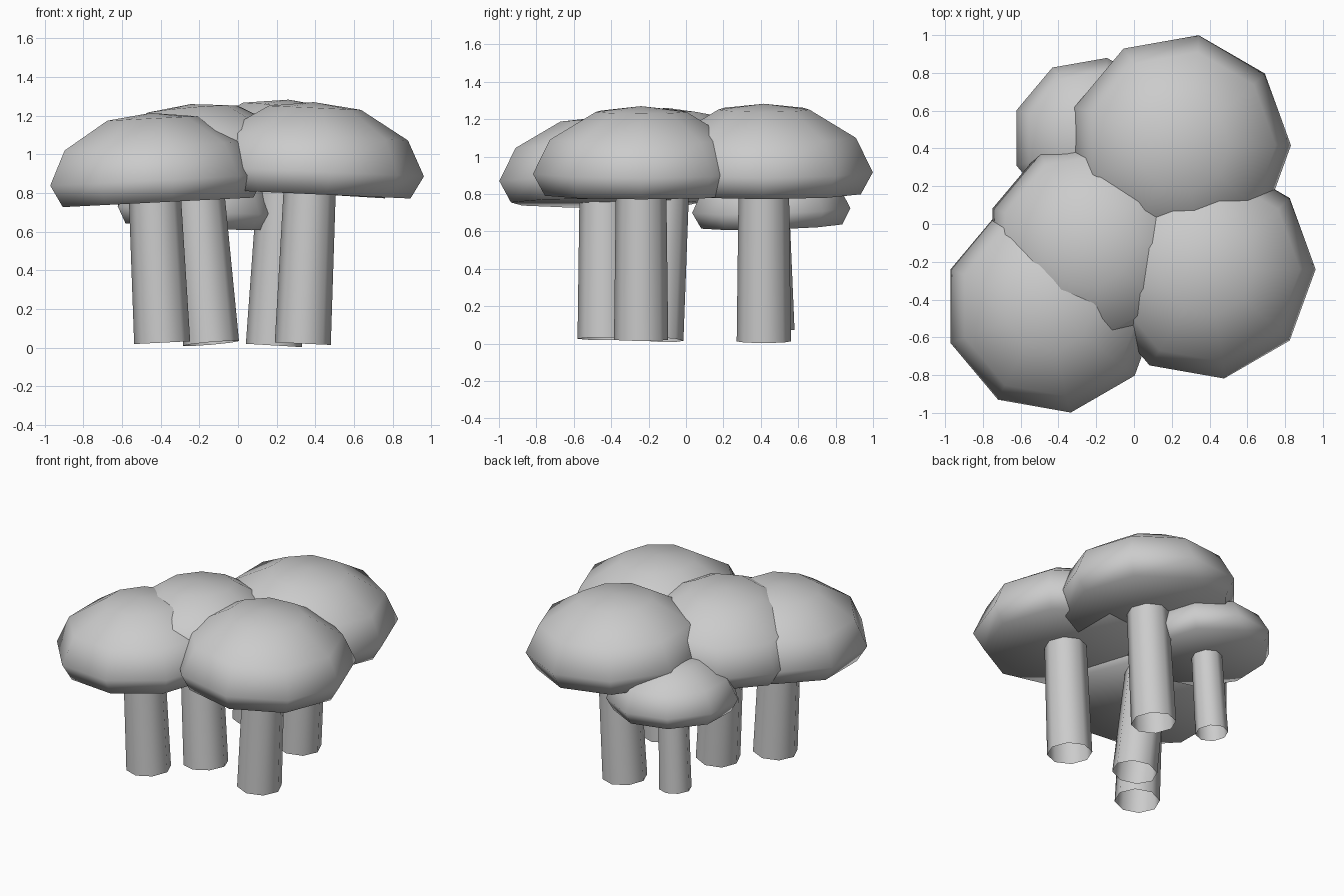
import bpy, bmesh, math
from mathutils import Matrix

if "Cube" in bpy.data.objects:
    bpy.data.objects.remove(bpy.data.objects["Cube"])

gray = bpy.data.materials.new("plain gray")
gray.use_nodes = True
gray.diffuse_color = (0.6, 0.6, 0.6, 1)
gray.node_tree.nodes["Principled BSDF"].inputs["Base Color"].default_value = (0.6, 0.6, 0.6, 1)


def lathe(name, profile, sides, matrix):
    """Spin (radius, height) points round z; radius 0 makes a pole."""
    bm = bmesh.new()
    rings = []
    for r, z in profile:
        count = sides if r else 1
        rings.append([bm.verts.new((r * math.cos(math.tau * i / sides),
                                    r * math.sin(math.tau * i / sides), z))
                      for i in range(count)])
    for low, high in zip(rings, rings[1:]):
        for i in range(sides):
            j = (i + 1) % sides
            if len(low) == 1:
                bm.faces.new((low[0], high[j], high[i]))
            elif len(high) == 1:
                bm.faces.new((low[i], low[j], high[0]))
            else:
                bm.faces.new((low[i], low[j], high[j], high[i]))
    for face in bm.faces:
        face.smooth = True
    mesh = bpy.data.meshes.new(name)
    bm.to_mesh(mesh)
    bm.free()
    mesh.materials.append(gray)
    obj = bpy.data.objects.new(name, mesh)
    obj.matrix_world = matrix
    bpy.context.collection.objects.link(obj)


# Cap cross-section for a rim radius of one
CAP = [(0, -0.2), (0.89, -0.2), (1, 0), (0.845, 0.31), (0.42, 0.56), (0, 0.61)]


def mushroom(name, centre, radius, lean, stem_radius, foot):
    x_lean, y_lean = lean
    matrix = (Matrix.Translation(centre)
              @ Matrix.Rotation(math.atan(x_lean), 4, "Y")
              @ Matrix.Rotation(-math.atan(y_lean), 4, "X"))
    lathe(name + "_cap", [(r * radius, z * radius) for r, z in CAP], 9, matrix)
    # Open-ended stem reaching just inside the cap
    lathe(name + "_stem", [(stem_radius, foot - centre[2]),
                           (stem_radius * 0.93, -0.15 * radius)], 8, matrix)


mushroom("back_left", (0.24, 0.416, 0.922), 0.592, (0.06, 0), 0.145, 0.01)
mushroom("back_right_small", (-0.218, 0.456, 0.715), 0.43, (0.05, -0.03), 0.105, 0.07)
mushroom("front_left", (0.375, -0.24, 0.912), 0.587, (0.045, 0), 0.145, 0.02)
mushroom("front_right", (-0.434, -0.435, 0.865), 0.572, (-0.05, 0), 0.145, 0.025)
mushroom("middle", (-0.215, -0.114, 0.912), 0.572, (-0.085, 0.05), 0.145, 0.018)
